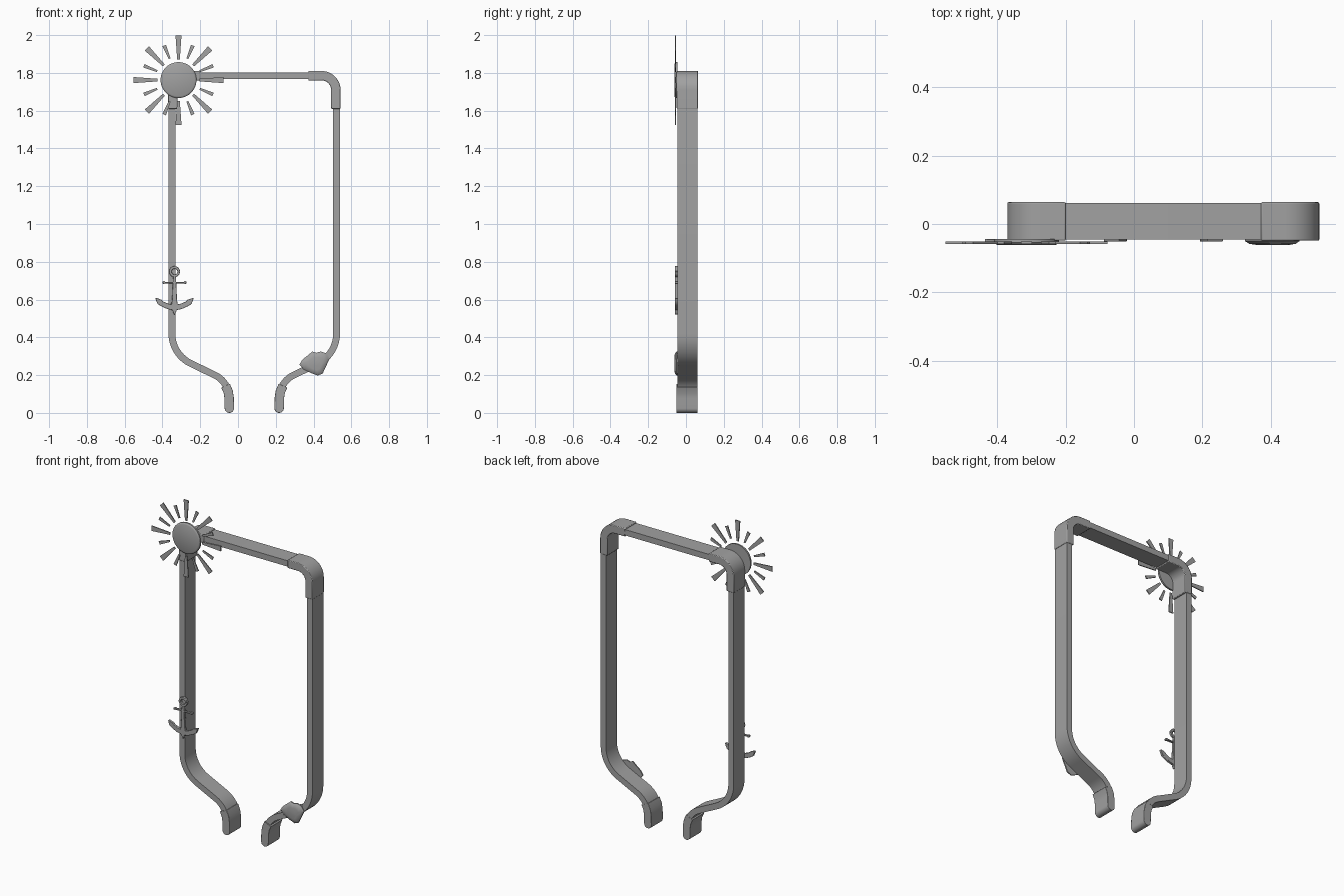
import bpy, bmesh, math
from mathutils import Vector

if "Cube" in bpy.data.objects:
    bpy.data.objects.remove(bpy.data.objects["Cube"])

GREY = (0.36, 0.36, 0.36, 1)
metal = bpy.data.materials.new("grey metal")
metal.use_nodes = True
metal.diffuse_color = GREY
metal.node_tree.nodes["Principled BSDF"].inputs["Base Color"].default_value = GREY
MID = 0.086  # symmetry line of the frame


def finish(name, bm, bevel=0.0):
    bmesh.ops.recalc_face_normals(bm, faces=bm.faces)
    mesh = bpy.data.meshes.new(name)
    bm.to_mesh(mesh)
    bm.free()
    mesh.materials.append(metal)
    ob = bpy.data.objects.new(name, mesh)
    bpy.context.collection.objects.link(ob)
    if bevel:
        mod = ob.modifiers.new("soft edges", "BEVEL")
        mod.width, mod.segments, mod.limit_method = bevel, 2, "ANGLE"
        mod.angle_limit = math.radians(50)
    bpy.ops.object.select_all(action="DESELECT")
    ob.select_set(True)
    bpy.context.view_layer.objects.active = ob
    bpy.ops.object.shade_smooth_by_angle(angle=math.radians(35))
    return ob


def add_ribbon(bm, path, y0, y1):
    """Rectangular bar along (x, z, width) points, spanning y0..y1."""
    rings = []
    for i, (x, z, w) in enumerate(path):
        a, b = path[max(i - 1, 0)], path[min(i + 1, len(path) - 1)]
        t = Vector((b[0] - a[0], b[1] - a[1])).normalized()
        n = Vector((-t.y, t.x)) * w / 2
        rings.append([bm.verts.new((x + s * n.x, y, z + s * n.y))
                      for s, y in ((1, y0), (-1, y0), (-1, y1), (1, y1))])
    for r, q in zip(rings, rings[1:]):
        for k in range(4):
            bm.faces.new((r[k], r[(k + 1) % 4], q[(k + 1) % 4], q[k]))
    bm.faces.new(rings[0])
    bm.faces.new(rings[-1])


def ribbons(name, paths, y0, y1, bevel=0.0):
    bm = bmesh.new()
    for p in paths:
        add_ribbon(bm, p, y0, y1)
    return finish(name, bm, bevel)


def fillet(points, width, steps=10):
    """Round each corner of (x, z, tangent length) points."""
    out = []
    for i, (x, z, cut) in enumerate(points):
        c = Vector((x, z))
        if not cut:
            out.append((x, z, width))
            continue
        ends = [c + (Vector(points[j][:2]) - c).normalized() * cut for j in (i - 1, i + 1)]
        u, v = (ends[0] - c).normalized(), (ends[1] - c).normalized()
        half = u.angle(v) / 2
        radius = cut * math.tan(half)
        centre = c + (u + v).normalized() * cut / math.cos(half)
        a, b = ends[0] - centre, ends[1] - centre
        sweep = a.angle(b)
        for k in range(steps + 1):
            f = k / steps
            d = (a * math.sin((1 - f) * sweep) + b * math.sin(f * sweep)) / math.sin(sweep)
            p = centre + d.normalized() * radius
            out.append((p.x, p.y, width))
    return out


def mirror(points):
    return [(2 * MID - x, z, w) for x, z, w in points]


# Frame: one flat strip from tip to tip
half = [(-0.046, 0.03, 0), (-0.046, 0.163, 0.085), (-0.35, 0.31, 0.11), (-0.35, 1.785, 0.075)]
ribbons("frame_strip", [fillet(half + mirror(half)[::-1], 0.036)], -0.045, 0.061)

# Corner sleeves
corner = fillet([(-0.346, 1.61, 0), (-0.346, 1.785, 0.075), (-0.2, 1.785, 0)], 0.05)
# Tip sleeves with round lower ends
R = 0.025
tip = [(-0.046, R - R * math.sin(a), 2 * R * math.cos(a))
       for a in (math.radians(d) for d in (85, 70, 52, 35, 18, 0))]
tip += [(-0.047, 0.08, 0.05), (-0.052, 0.112, 0.05), (-0.066, 0.144, 0.05)]
for side, flip in (("right", list), ("left", mirror)):
    ribbons(side + "_corner_sleeve", [flip(corner)], -0.049, 0.064, 0.004)
    ribbons(side + "_tip_sleeve", [flip(tip)], -0.051, 0.062, 0.004)

# Sun: bevelled disc and ring of tapered rays
SX, SZ = -0.315, 1.762
rays = []
for k in range(16):
    a = k * math.pi / 8
    r0, r1, w0, w1 = (0.122, 0.198, 0.01, 0.02) if k % 2 else (0.11, 0.237, 0.014, 0.032)
    rays.append([(SX + r * math.cos(a), SZ + r * math.sin(a), w) for r, w in ((r0, w0), (r1, w1))])
ribbons("sun_rays", rays, -0.058, -0.052)


def domed(name, outline, centre, layers):
    """Stack of scaled outlines: (scale, y) from back to front."""
    bm = bmesh.new()
    rings = [[bm.verts.new((centre[0] + (x - centre[0]) * s, y, centre[1] + (z - centre[1]) * s))
              for x, z in outline] for s, y in layers]
    n = len(outline)
    for r, q in zip(rings, rings[1:]):
        for k in range(n):
            bm.faces.new((r[k], r[(k + 1) % n], q[(k + 1) % n], q[k]))
    bm.faces.new(rings[0])
    bm.faces.new(rings[-1])
    return finish(name, bm)


circle = [(SX + 0.095 * math.cos(k * math.pi / 24), SZ + 0.095 * math.sin(k * math.pi / 24))
          for k in range(48)]
domed("sun_disc", circle, (SX, SZ), [(1, -0.044), (1, -0.054), (0.97, -0.058), (0.9, -0.061)])

# Seashell: faceted fan
shell = [(0.325, 0.257), (0.342, 0.283), (0.37, 0.305), (0.394, 0.325), (0.415, 0.318),
         (0.437, 0.325), (0.468, 0.315), (0.485, 0.288), (0.466, 0.246), (0.448, 0.208),
         (0.422, 0.198), (0.39, 0.21), (0.348, 0.23)]
domed("seashell", shell, (0.41, 0.262), [(1, -0.043), (1, -0.05), (0.85, -0.058), (0.55, -0.062)])

# Anchor: ring, stock with knobs, shank, curved arms with flukes
AX = -0.336
ring = [(AX + 0.022 * math.cos(k * math.pi / 12), 0.748 + 0.022 * math.sin(k * math.pi / 12), 0.014)
        for k in range(25)]
shank = [(AX, 0.728, 0.014), (AX, 0.69, 0.018), (AX, 0.6, 0.026), (AX, 0.56, 0.036), (AX, 0.522, 0.006)]
stock = [(AX + x, 0.69, w) for x, w in ((-0.063, 0.012), (-0.054, 0.016), (-0.05, 0.008),
                                        (0.05, 0.008), (0.054, 0.016), (0.063, 0.012))]
arm = [(0, 0.557, 0.03), (0.035, 0.564, 0.028), (0.065, 0.577, 0.027), (0.08, 0.588, 0.03),
       (0.09, 0.598, 0.018), (0.1, 0.608, 0.004)]
arms = [[(AX + s * x, z, w) for x, z, w in arm] for s in (-1, 1)]
ribbons("anchor", [ring, shank, stock] + arms, -0.059, -0.044, 0.003)
